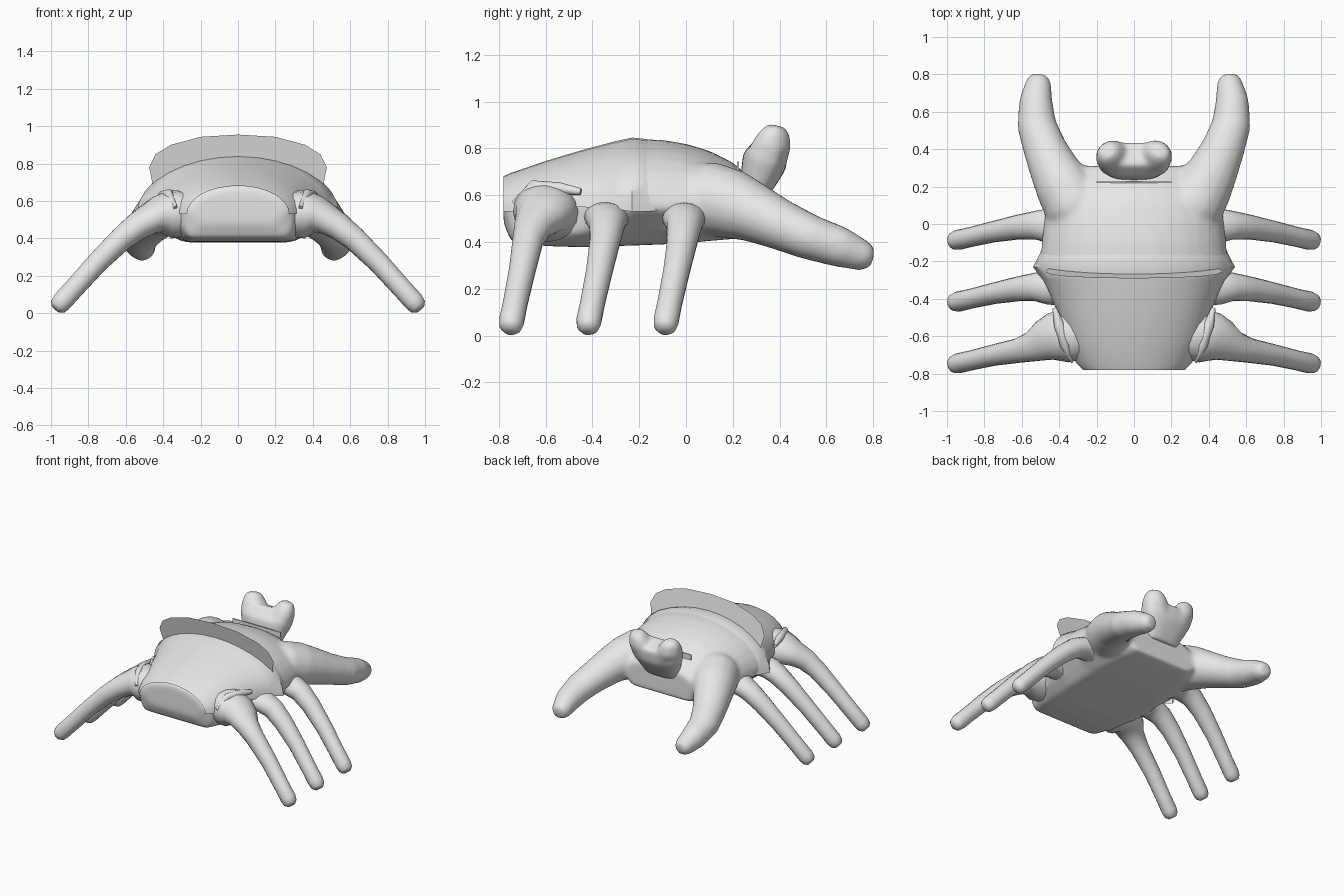
import bpy, bmesh, math
from mathutils import Vector, Matrix

grey = bpy.data.materials.new("light_grey")
grey.diffuse_color = (0.8, 0.8, 0.8, 1)


def bridge(bm, rings, caps=True, closed=True):
    """Skin a list of point rings."""
    vs = [[bm.verts.new(p) for p in r] for r in rings]
    n = len(vs[0])
    for a, b in zip(vs, vs[1:]):
        for i in range(n if closed else n - 1):
            j = (i + 1) % n
            bm.faces.new((a[i], a[j], b[j], b[i]))
    if caps:
        bm.faces.new(vs[0][::-1])
        bm.faces.new(vs[-1])


def tube(bm, path, side=1, n=16, power=1.0):
    """Loft ellipses (x, y, z, half width, half height) along a path; power < 1 is boxier."""
    def rnd(v):
        return math.copysign(abs(v) ** power, v)
    pts = [Vector((p[0] * side, p[1], p[2])) for p in path]
    rings = []
    for i, p in enumerate(path):
        t = (pts[min(i + 1, len(pts) - 1)] - pts[max(i - 1, 0)]).normalized()
        s = t.cross(Vector((0, 0, 1))).normalized()
        u = s.cross(t)
        rings.append([pts[i] + s * p[3] * rnd(math.cos(2 * math.pi * k / n))
                      + u * p[4] * rnd(math.sin(2 * math.pi * k / n)) for k in range(n)])
    bridge(bm, rings)


def finish(bm, name, angle=40, recalc=True):
    if recalc:
        bmesh.ops.recalc_face_normals(bm, faces=bm.faces)
    me = bpy.data.meshes.new(name)
    bm.to_mesh(me)
    bm.free()
    me.materials.append(grey)
    ob = bpy.data.objects.new(name, me)
    bpy.context.collection.objects.link(ob)
    bpy.ops.object.select_all(action='DESELECT')
    bpy.context.view_layer.objects.active = ob
    ob.select_set(True)
    bpy.ops.object.shade_smooth_by_angle(angle=math.radians(angle))
    return ob


def fuse(ob, size, smooth):
    """Blend overlapping volumes into one soft skin."""
    m = ob.modifiers.new("fuse", 'REMESH')
    m.mode = 'VOXEL'
    m.voxel_size = size
    m.use_smooth_shade = True
    s = ob.modifiers.new("soften", 'SMOOTH')
    s.factor = 0.5
    s.iterations = smooth


# Body sections: y, half width, top z, rim z, bottom z, belly half width, flank fullness
sections = [
    (-0.78, 0.265, 0.675, 0.54, 0.48, 0.20, 0.7), (-0.745, 0.30, 0.69, 0.54, 0.40, 0.27, 0.8),
    (-0.6, 0.36, 0.74, 0.56, 0.383, 0.30, 0.8), (-0.45, 0.41, 0.785, 0.56, 0.378, 0.31, 0.8),
    (-0.3, 0.48, 0.825, 0.55, 0.383, 0.32, 0.5), (-0.23, 0.51, 0.84, 0.54, 0.385, 0.32, 0.35),
    (-0.1, 0.495, 0.837, 0.54, 0.39, 0.32, 0.4), (0, 0.485, 0.82, 0.54, 0.395, 0.32, 0.6),
    (0.1, 0.47, 0.79, 0.53, 0.405, 0.31, 0.7), (0.2, 0.42, 0.74, 0.52, 0.413, 0.29, 0.7),
    (0.31, 0.30, 0.645, 0.52, 0.43, 0.25, 0.7)]


def dome(y, w, top, rim, n=16):
    return [(w * math.cos(math.pi * k / n), y, rim + (top - rim) * math.sin(math.pi * k / n))
            for k in range(n + 1)]


def belly(y, w, z, b, full):
    half = [(b + (w - b) * full, z + 0.06), (b, z + 0.01), (b * 0.88, z)]
    return [(-x, y, h) for x, h in half] + [(x, y, h) for x, h in half[::-1]]


# Body with the two big rear arms blended in
bm = bmesh.new()
bridge(bm, [dome(y, w, t, r) + belly(y, w, z, b, f) for y, w, t, r, z, b, f in sections])
arm = [(0.24, -0.02, 0.60, 0.13, 0.13), (0.32, 0.10, 0.585, 0.165, 0.16), (0.375, 0.2, 0.56, 0.155, 0.15),
       (0.425, 0.29, 0.525, 0.135, 0.128), (0.475, 0.4, 0.475, 0.118, 0.11), (0.52, 0.53, 0.42, 0.106, 0.098),
       (0.525, 0.66, 0.378, 0.09, 0.088), (0.51, 0.76, 0.34, 0.069, 0.066), (0.505, 0.798, 0.332, 0.048, 0.046)]
for side in (1, -1):
    tube(bm, arm, side)
fuse(finish(bm, "body_with_arms"), 0.014, 16)

# Front shell plate, flaring to a ridge and sinking into the back
bm = bmesh.new()
bridge(bm, [dome(y, w + (0.03 if y > -0.25 else 0.008), t + 0.006, r - 0.01)
            for y, w, t, r, z, b, f in sections[:6]]
       + [dome(-0.17, 0.508, 0.84, 0.53), dome(-0.11, 0.482, 0.825, 0.535)], caps=False, closed=False)
finish(bm, "front_shell", 50)

# Flat upright crest on the shell, a single thin sheet
bm = bmesh.new()
upper = [(-0.45, 0.70), (-0.475, 0.78), (-0.44, 0.85), (-0.36, 0.90), (-0.2, 0.943), (0, 0.955)]
upper += [(-x, z) for x, z in upper[-2::-1]]
lower = [(x * 0.96, 0.53 + 0.31 * math.sqrt(max(0, 1 - (x * 0.96 / 0.54) ** 2)) - 0.01) for x, z in upper]
bridge(bm, [[(x, -0.25 - 0.2 * (z - 0.75), z) for x, z in row] for row in (lower, upper)],
       caps=False, closed=False)
finish(bm, "crest", recalc=False)

# Six legs; the front pair has a broad shoulder
shin = [(0.62, 0.058, 0.40, 0.066, 0.065), (0.75, 0.034, 0.273, 0.057, 0.058),
        (0.87, 0.006, 0.14, 0.053, 0.055), (0.94, -0.01, 0.063, 0.054, 0.055),
        (0.962, -0.015, 0.036, 0.047, 0.048), (0.975, -0.018, 0.021, 0.028, 0.028)]
thigh = [(0.34, 0.07, 0.495, 0.10, 0.07), (0.42, 0.068, 0.507, 0.098, 0.07),
         (0.47, 0.066, 0.498, 0.09, 0.072), (0.53, 0.068, 0.47, 0.076, 0.07)]
shoulder = [(0.28, 0.14, 0.53, 0.13, 0.12), (0.36, 0.14, 0.53, 0.145, 0.13),
            (0.43, 0.13, 0.525, 0.13, 0.10), (0.48, 0.11, 0.50, 0.11, 0.082),
            (0.54, 0.08, 0.463, 0.082, 0.074)]
for label, y0, root in (("front", -0.735, shoulder), ("middle", -0.405, thigh), ("rear", -0.075, thigh)):
    for side, hand in ((1, "right"), (-1, "left")):
        bm = bmesh.new()
        tube(bm, [(x, y + y0, z, w, h) for x, y, z, w, h in root + shin], side)
        finish(bm, f"{label}_leg_{hand}", 60)

# Low pointed ridges above the front shoulders
for side, hand in ((1, "right"), (-1, "left")):
    bm = bmesh.new()
    tube(bm, [(0.425, -0.45, 0.615, 0.012, 0.015), (0.40, -0.54, 0.63, 0.028, 0.025),
              (0.37, -0.65, 0.635, 0.024, 0.03), (0.335, -0.73, 0.56, 0.01, 0.02)], side, 12)
    finish(bm, f"shoulder_ridge_{hand}", 60)

# Two-lobed tail tilted back between the arms: a broad stem plus a pair of tips
bm = bmesh.new()
tube(bm, [(0, 0.28, 0.58, 0.13, 0.05), (0, 0.31, 0.67, 0.165, 0.08), (0, 0.335, 0.745, 0.195, 0.098),
          (0, 0.368, 0.81, 0.205, 0.075), (0, 0.377, 0.83, 0.19, 0.065)], 1, 24, 0.75)
lobe = [(0.10, 0.345, 0.76, 0.10, 0.08), (0.13, 0.374, 0.83, 0.085, 0.075),
        (0.138, 0.383, 0.875, 0.064, 0.056), (0.14, 0.388, 0.897, 0.04, 0.034)]
for side in (1, -1):
    tube(bm, lobe, side)
fuse(finish(bm, "tail"), 0.011, 18)

# Thin lip where the tail meets the back
bm = bmesh.new()
bmesh.ops.create_cube(bm, size=1, matrix=Matrix.Translation((0, 0.222, 0.725))
                      @ Matrix.Diagonal((0.40, 0.008, 0.04, 1)))
finish(bm, "tail_lip")
